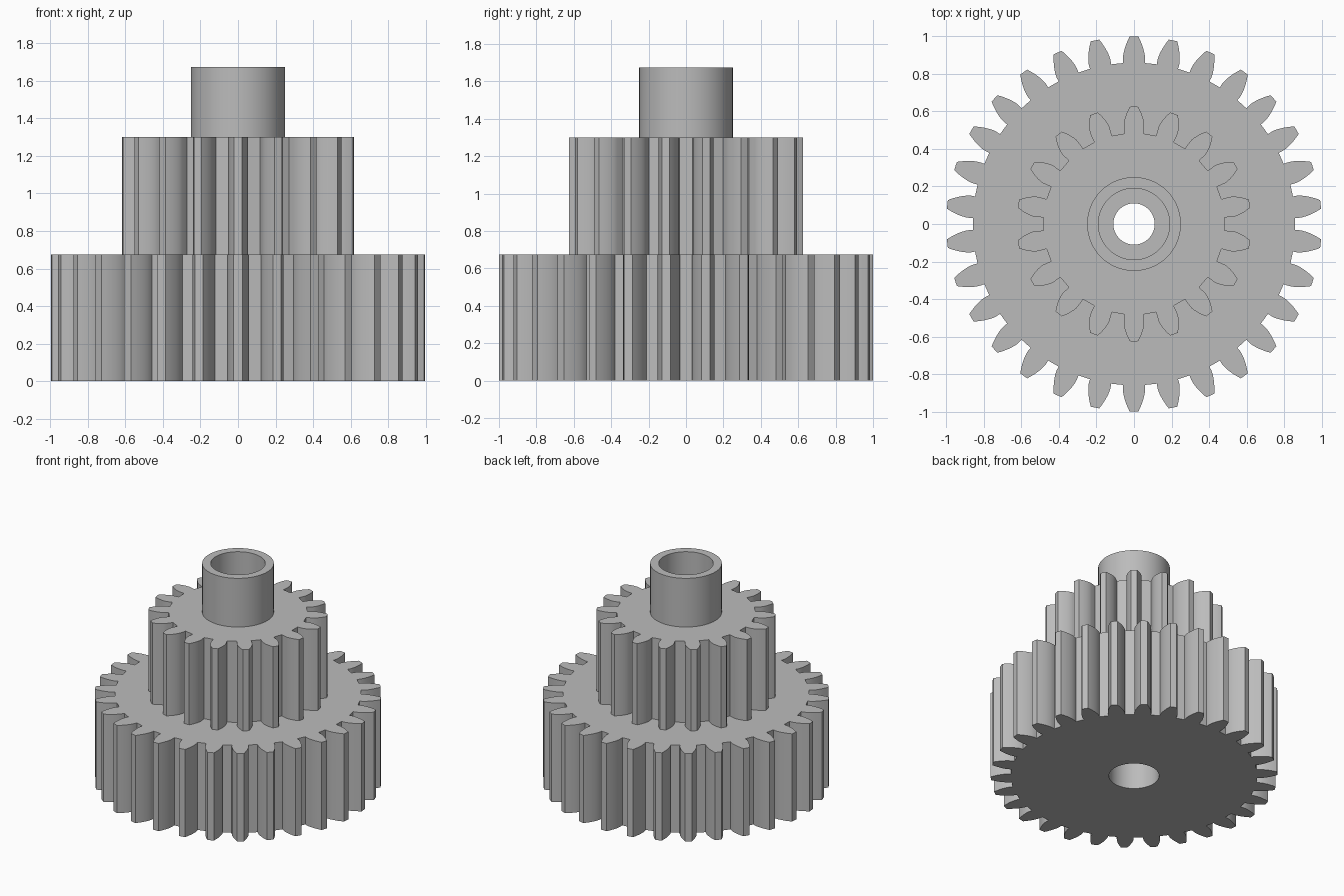
import bpy, bmesh, math

cube = bpy.data.objects.get("Cube")
if cube:
    bpy.data.objects.remove(cube, do_unlink=True)

MODULE = 1 / 16
PRESSURE = math.radians(20)

grey = bpy.data.materials.new("plain grey")
grey.use_nodes = True
colour = (0.5, 0.5, 0.5, 1)
grey.diffuse_color = colour
grey.node_tree.nodes["Principled BSDF"].inputs["Base Color"].default_value = colour


def polar(r, a):
    return r * math.cos(a), r * math.sin(a)


def circle(r, count=64):
    return [polar(r, math.tau * i / count) for i in range(count)]


def involute(a):
    return math.tan(a) - a


def gear_outline(teeth, steps=6):
    """Involute spur gear outline with one tooth pointing along +y."""
    pitch = MODULE * teeth / 2
    base = pitch * math.cos(PRESSURE)
    tip, root = pitch + MODULE, pitch - 1.25 * MODULE
    # Half-tooth flank as (radius, half angle), from root to tip
    half_base = math.pi / (2 * teeth) + involute(PRESSURE)
    flank = [(root, half_base)]
    for i in range(steps + 1):
        r = base + (tip - base) * i / steps
        flank.append((r, half_base - involute(math.acos(min(1, base / r)))))
    points = []
    for t in range(teeth):
        mid = math.pi / 2 + math.tau * t / teeth
        points += [polar(r, mid - h) for r, h in flank]
        points.append(polar(tip, mid))
        points += [polar(r, mid + h) for r, h in reversed(flank)]
    return points


def ring_solid(name, outer, bore_radius, z0, z1):
    """Extrude an outline with a round bore between two heights."""
    bm = bmesh.new()
    edges = []
    for outline in (outer, circle(bore_radius)):
        verts = [bm.verts.new((x, y, z0)) for x, y in outline]
        edges += [bm.edges.new((v, verts[i - 1])) for i, v in enumerate(verts)]
    bmesh.ops.triangle_fill(bm, edges=edges, use_beauty=True)
    lifted = bmesh.ops.extrude_face_region(bm, geom=bm.faces[:], use_keep_orig=True)
    top = [v for v in lifted["geom"] if isinstance(v, bmesh.types.BMVert)]
    bmesh.ops.translate(bm, verts=top, vec=(0, 0, z1 - z0))
    bmesh.ops.recalc_face_normals(bm, faces=bm.faces[:])
    mesh = bpy.data.meshes.new(name)
    bm.to_mesh(mesh)
    bm.free()
    mesh.materials.append(grey)
    obj = bpy.data.objects.new(name, mesh)
    bpy.context.collection.objects.link(obj)
    bpy.ops.object.select_all(action="DESELECT")
    obj.select_set(True)
    bpy.context.view_layer.objects.active = obj
    bpy.ops.object.shade_smooth_by_angle(angle=math.radians(25))
    return obj


# Stacked gears and collar, each with its own step of the bore
ring_solid("large_gear", gear_outline(30), 0.175, 0, 0.675)
ring_solid("small_gear", gear_outline(18), 0.11, 0.675, 1.3)
ring_solid("hub_collar", circle(0.25), 0.19, 1.3, 1.675)
